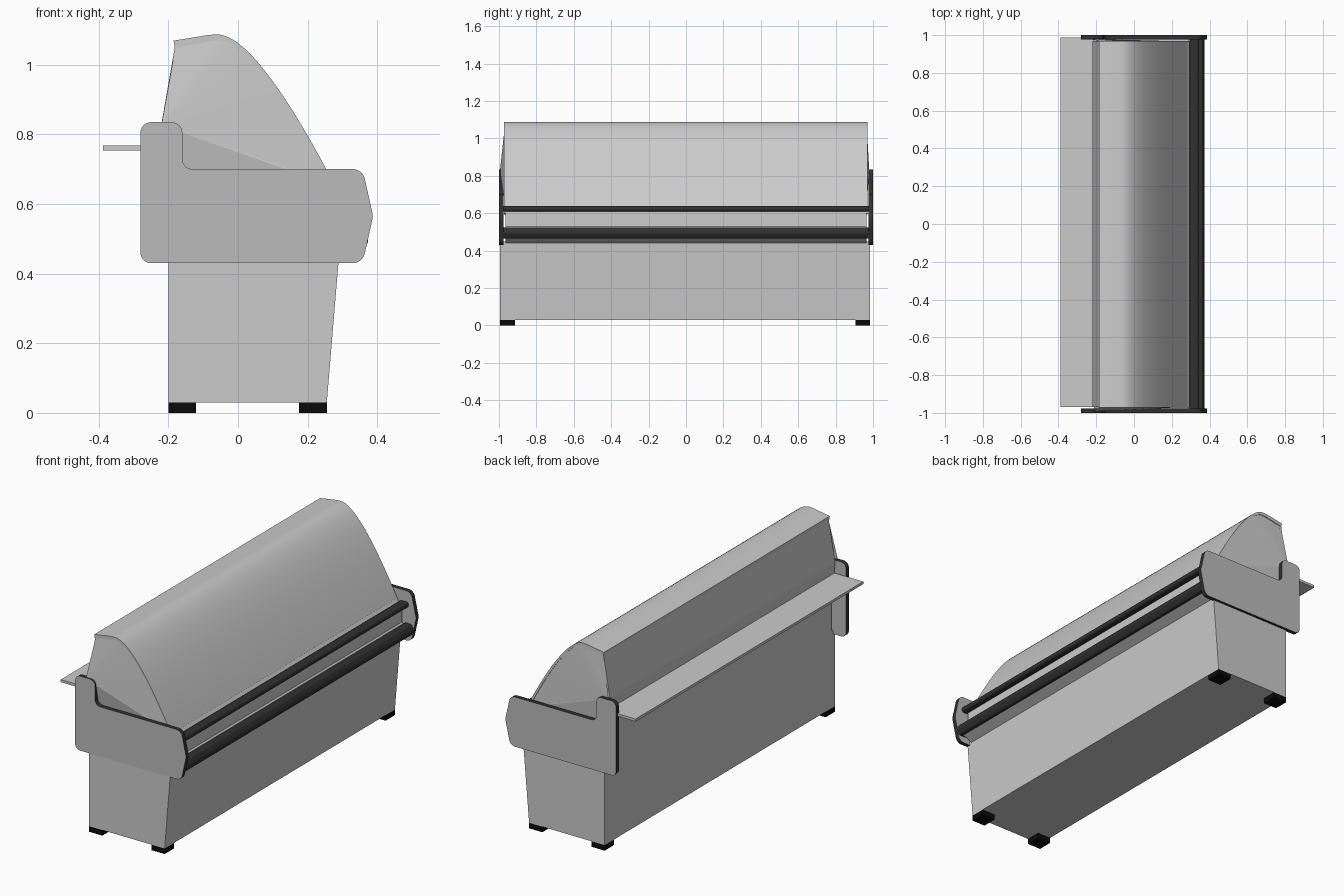
import bpy, bmesh, math
from mathutils import Vector
from mathutils.geometry import interpolate_bezier

if "Cube" in bpy.data.objects:
    bpy.data.objects.remove(bpy.data.objects["Cube"])


def material(name, v):
    m = bpy.data.materials.new(name)
    m.diffuse_color = (v, v, v, 1)
    m.use_nodes = True
    m.node_tree.nodes["Principled BSDF"].inputs["Base Color"].default_value = m.diffuse_color
    return m


DARK = material("dark_rubber", 0.03)
BLACK = material("black_feet", 0.003)
PANEL = material("panel_grey", 0.5)


def finish(name, bm, mats=(), smooth=False):
    bmesh.ops.recalc_face_normals(bm, faces=bm.faces)
    me = bpy.data.meshes.new(name)
    bm.to_mesh(me)
    bm.free()
    ob = bpy.data.objects.new(name, me)
    bpy.context.collection.objects.link(ob)
    for m in mats:
        me.materials.append(m)
    if smooth:
        bpy.ops.object.select_all(action='DESELECT')
        ob.select_set(True)
        bpy.context.view_layer.objects.active = ob
        bpy.ops.object.shade_smooth_by_angle(angle=math.radians(35))
    return ob


def prism(name, profile, y0, y1, mats=(), smooth=False, rim=0):
    """Extrude an (x, z) outline along y; rim = material slot of the side walls."""
    bm = bmesh.new()
    a = [bm.verts.new((x, y0, z)) for x, z in profile]
    b = [bm.verts.new((x, y1, z)) for x, z in profile]
    bm.faces.new(a)
    bm.faces.new(b[::-1])
    n = len(a)
    for i in range(n):
        j = (i + 1) % n
        bm.faces.new((a[i], b[i], b[j], a[j])).material_index = rim
    return finish(name, bm, mats, smooth)


def rounded(corners, steps=6):
    """Outline from (x, z, radius) corners, each rounded off."""
    out = []
    n = len(corners)
    for i, (x, z, r) in enumerate(corners):
        p = Vector((x, z))
        d0 = (Vector(corners[i - 1][:2]) - p).normalized()
        d1 = (Vector(corners[(i + 1) % n][:2]) - p).normalized()
        t = r / math.tan(d0.angle(d1) / 2)
        a, b = p + d0 * t, p + d1 * t
        c = p + (d0 + d1).normalized() * (r / math.sin(d0.angle(d1) / 2))
        for k in range(steps + 1):
            v = a.lerp(b, k / steps) - c
            out.append(tuple(c + v.normalized() * r))
    return out


def box_outline(x0, x1, z0, z1):
    return [(x0, z0), (x1, z0), (x1, z1), (x0, z1)]


# Tapered base cabinet
prism("base_cabinet", [(-0.2, 0.03), (0.255, 0.03), (0.29, 0.45), (-0.2, 0.45)], -0.995, 0.985)

# Display tub with sloping deck and front fascia
prism("display_tub", [(-0.2, 0.44), (0.288, 0.44), (0.34, 0.465), (0.34, 0.5), (0.312, 0.53),
                      (0.31, 0.61), (0.28, 0.65), (-0.2, 0.815)], -0.965, 0.965)

# Four feet
for fx, xn in ((-0.2, "back"), (0.175, "front")):
    for fy, yn in ((-0.995, "left"), (0.905, "right")):
        prism(f"foot_{xn}_{yn}", box_outline(fx, fx + 0.08, 0, 0.03), fy, fy + 0.08, (BLACK,))

# End panels with dark edge trim
outline = rounded([(-0.28, 0.43, 0.03), (0.358, 0.43, 0.035), (0.388, 0.565, 0.04),
                   (0.358, 0.70, 0.035), (-0.16, 0.70, 0.03), (-0.16, 0.835, 0.03),
                   (-0.28, 0.835, 0.03)])
prism("end_panel_left", outline, -1.0, -0.977, (PANEL, DARK), True, 1)
prism("end_panel_right", outline, 0.977, 1.0, (PANEL, DARK), True, 1)

# Bumper rails along the front
prism("upper_bumper", rounded([(0.295, 0.61, 0.004), (0.342, 0.61, 0.012),
                               (0.342, 0.64, 0.012), (0.295, 0.64, 0.004)], 4),
      -0.98, 0.98, (DARK,), True)
prism("lower_bumper", rounded([(0.32, 0.465, 0.004), (0.36, 0.465, 0.01), (0.376, 0.495, 0.015),
                               (0.36, 0.525, 0.01), (0.32, 0.525, 0.004)], 4),
      -0.98, 0.98, (DARK,), True)

# Service shelf at the back
prism("back_shelf", box_outline(-0.388, -0.195, 0.754, 0.768), -0.97, 0.988)

# Back wall: upper sliding door plane leaning inward
prism("back_doors", [(-0.2, 0.69), (-0.21, 0.70), (-0.22, 0.83), (-0.18, 1.06), (-0.168, 1.06),
                     (-0.205, 0.83), (-0.19, 0.70)], -0.968, 0.968)

# Curved front glass
arc = [Vector((-0.185, 1.069))]
arc += [p.to_2d() for p in interpolate_bezier(
    Vector((-0.10, 1.083, 0)), Vector((-0.09, 1.085, 0)),
    Vector((-0.07, 1.087, 0)), Vector((-0.06, 1.087, 0)), 3)]
arc += [p.to_2d() for p in interpolate_bezier(
    Vector((-0.06, 1.087, 0)), Vector((0.03, 1.087, 0)),
    Vector((0.17, 0.87, 0)), Vector((0.305, 0.60, 0)), 24)][1:]
inner = []
for i, p in enumerate(arc):
    d = (arc[min(i + 1, len(arc) - 1)] - arc[max(i - 1, 0)]).normalized()
    inner.append(p + Vector((d.y, -d.x)) * (0.02 - 0.008 * min(1, i / 8)))
prism("curved_glass", [tuple(p) for p in arc + inner[::-1]], -0.972, 0.97, smooth=True)

# Side glass, its lower back corner flaring outward above a tucked-in lower edge
for name, y, flare in (("side_glass_left", -0.968, -0.995), ("side_glass_right", 0.966, 0.98)):
    bm = bmesh.new()
    corner = bm.verts.new((-0.22, flare, 0.826))
    ring = [bm.verts.new((-0.18, y, 1.05))]
    ring += [bm.verts.new((p.x, y, p.y)) for p in inner[1:] if p.y > 0.66]
    ring += [bm.verts.new((0.28, y, 0.65)), bm.verts.new((-0.21, y, 0.69))]
    for a, b in zip(ring, ring[1:]):
        bm.faces.new((corner, a, b))
    finish(name, bm)
